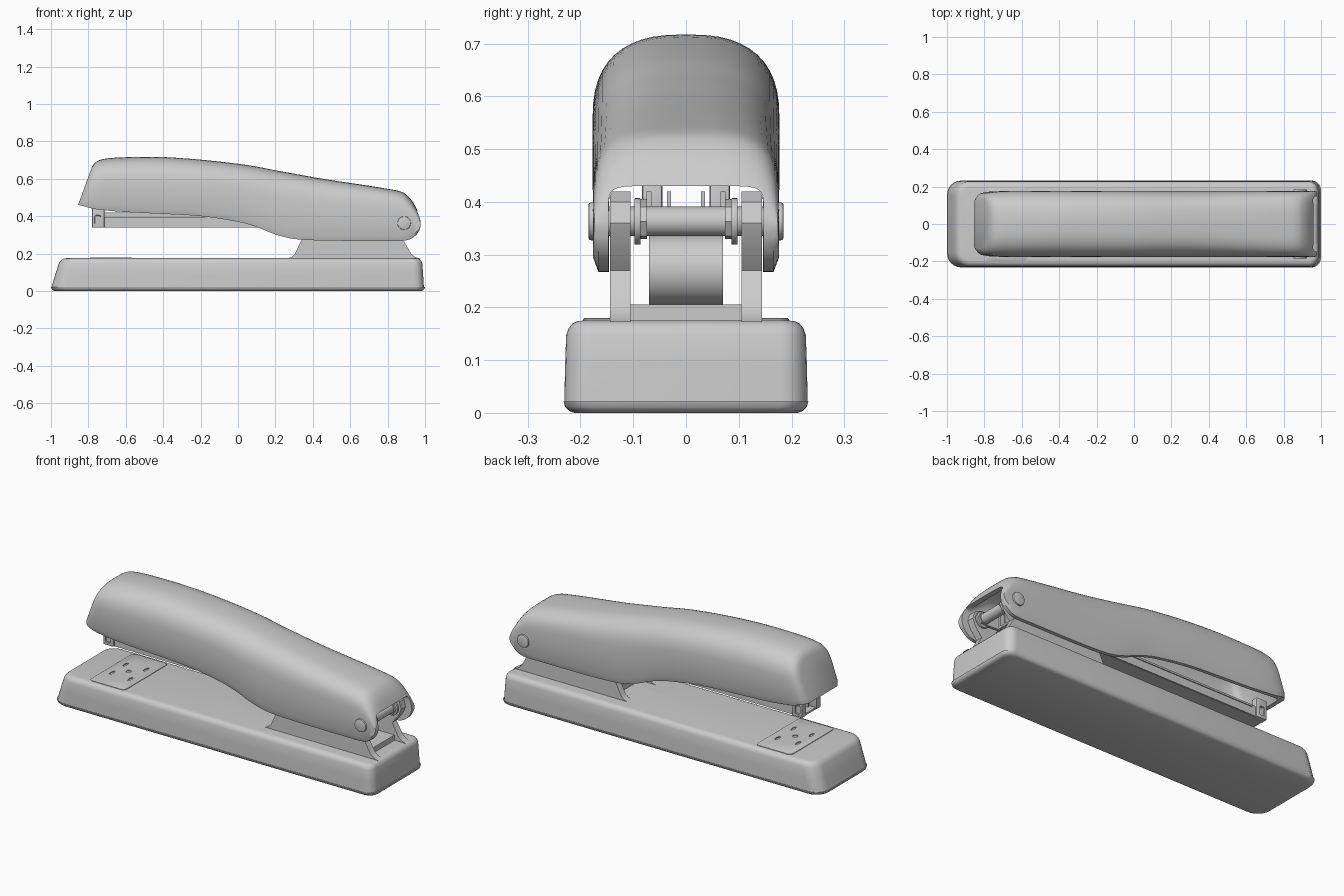
import bpy, bmesh, math

if "Cube" in bpy.data.objects:
    bpy.data.objects.remove(bpy.data.objects["Cube"])


def finish(ob, angle=35):
    bpy.ops.object.select_all(action='DESELECT')
    ob.select_set(True)
    bpy.context.view_layer.objects.active = ob
    bpy.ops.object.shade_smooth_by_angle(angle=math.radians(angle))
    return ob


def from_bmesh(name, bm, bevel=0.0, segs=2):
    if bevel:
        bmesh.ops.bevel(bm, geom=[e for e in bm.edges if e.calc_face_angle(0) > 0.6],
                        offset=bevel, segments=segs, profile=0.5, affect='EDGES')
    bmesh.ops.recalc_face_normals(bm, faces=bm.faces)
    me = bpy.data.meshes.new(name)
    bm.to_mesh(me)
    bm.free()
    ob = bpy.data.objects.new(name, me)
    bpy.context.collection.objects.link(ob)
    return finish(ob)


def loft(name, rings):
    bm = bmesh.new()
    vs = [[bm.verts.new(p) for p in r] for r in rings]
    n = len(vs[0])
    for a, b in zip(vs, vs[1:]):
        for i in range(n):
            bm.faces.new((a[i], a[(i + 1) % n], b[(i + 1) % n], b[i]))
    bm.faces.new(vs[0])
    bm.faces.new(vs[-1])
    return from_bmesh(name, bm)


def prism(name, outline, y0, y1, bevel=0.0):
    bm = bmesh.new()
    f = bm.faces.new([bm.verts.new((x, y0, z)) for x, z in outline])
    ext = bmesh.ops.extrude_face_region(bm, geom=[f])['geom']
    bmesh.ops.translate(bm, vec=(0, y1 - y0, 0),
                        verts=[v for v in ext if isinstance(v, bmesh.types.BMVert)])
    return from_bmesh(name, bm, bevel)


def box(name, x0, x1, y0, y1, z0, z1, bevel=0.0):
    return prism(name, [(x0, z0), (x1, z0), (x1, z1), (x0, z1)], y0, y1, bevel)


def rod(name, x, z, r, y0, y1, bevel=0.0):
    pts = [(x + r * math.cos(i * math.tau / 32), z + r * math.sin(i * math.tau / 32)) for i in range(32)]
    return prism(name, pts, y0, y1, bevel)


def plan(x0, x1, hy, rl, rr, z):
    # rounded rectangle seen from above
    pts = []
    for cx, cy, r, a0 in ((x1 - rr, hy - rr, rr, 0), (x0 + rl, hy - rl, rl, 90),
                          (x0 + rl, rl - hy, rl, 180), (x1 - rr, rr - hy, rr, 270)):
        for k in range(7):
            a = math.radians(a0 + 15 * k)
            pts.append((cx + r * math.cos(a), cy + r * math.sin(a), z))
    return pts


def cut(ob, cutter):
    m = ob.modifiers.new('cut', 'BOOLEAN')
    m.operation, m.solver, m.object = 'DIFFERENCE', 'EXACT', cutter
    bpy.context.view_layer.objects.active = ob
    bpy.ops.object.modifier_apply(modifier=m.name)
    bpy.data.objects.remove(cutter)
    finish(ob)


# Base body and sole
rings = []
for z, d in ((0.021, 0), (0.09, 0), (0.148, 0.001), (0.16, 0.005), (0.169, 0.012), (0.1735, 0.021), (0.175, 0.032)):
    x0 = -0.997 + 0.30 * (z - 0.021)
    rings.append(plan(x0 + d, 0.995 - 0.06 * z - d, 0.231 - 0.02 * z - d, 0.075 - d, 0.05 - d, z))
loft('base_body', rings)
loft('base_sole', [plan(-1 + d, 1 - d, 0.232 - d, 0.075, 0.05, z)
                   for z, d in ((0, 0.02), (0.004, 0.01), (0.011, 0.003), (0.022, 0))])

# Anvil plate with dimples
anvil = loft('anvil_plate', [plan(-0.79 + d, -0.57 - d, 0.195 - d, 0.02, 0.02, z)
                             for z, d in ((0.17, 0), (0.178, 0), (0.18, 0.003))])
bm = bmesh.new()
for x, y, rx, ry in ((-0.68, 0, 0.014, 0.014), (-0.74, -0.06, 0.008, 0.022), (-0.74, 0.06, 0.008, 0.022),
                     (-0.62, -0.07, 0.008, 0.022), (-0.62, 0.07, 0.008, 0.022)):
    g = bmesh.ops.create_cone(bm, cap_ends=True, segments=20, radius1=1, radius2=1, depth=0.02)['verts']
    bmesh.ops.scale(bm, vec=(rx, ry, 1), verts=g)
    bmesh.ops.translate(bm, vec=(x, y, 0.184), verts=g)
cut(anvil, from_bmesh('anvil_cutter', bm))

# Cover stations: x at bottom, x at top, z bottom, z top, half width, roundness
keys = [(-.855, -.78, .46, .665, .132, 3), (-.845, -.765, .458, .685, .15, 2.9),
        (-.825, -.74, .453, .70, .165, 2.7), (-.76, -.68, .437, .711, .174, 2.6),
        (-.6, -.55, .422, .716, .177, 2.6), (-.4, -.4, .412, .716, .177, 2.6),
        (-.2, -.2, .40, .702, .177, 2.7), (0, 0, .37, .68, .176, 2.8),
        (.1, .1, .342, .665, .176, 2.8), (.2, .2, .302, .645, .176, 2.9),
        (.3, .3, .278, .627, .176, 3), (.45, .45, .27, .60, .176, 3.1),
        (.65, .65, .268, .57, .176, 3.3), (.8, .8, .268, .546, .176, 3.5),
        (.88, .88, .268, .528, .176, 3.5), (.92, .92, .277, .495, .176, 3.5),
        (.95, .95, .297, .45, .176, 3.5), (.97, .97, .325, .405, .175, 3.5), (.977, .977, .35, .37, .174, 3.5)]


def smooth(ks, sub=3):
    out = []
    for i in range(len(ks) - 1):
        a, b, c, d = ks[max(i - 1, 0)], ks[i], ks[i + 1], ks[min(i + 2, len(ks) - 1)]
        for k in range(sub):
            t, res = k / sub, []
            for p, q, r, s, in zip(a, b, c, d):
                h = ks[i + 1][0] - ks[i][0]
                m0 = (r - p) * h / max(c[0] - a[0], 1e-6)
                m1 = (s - q) * h / max(d[0] - b[0], 1e-6)
                res.append((2*t**3 - 3*t*t + 1)*q + (t**3 - 2*t*t + t)*m0 + (3*t*t - 2*t**3)*r + (t**3 - t*t)*m1)
            out.append(tuple(res))
    return out + [ks[-1]]


def section(s, floor=None):
    xb, xt, zb, zt, w, n = s
    zm, N = zb + 0.45 * (zt - zb), 24
    pts = []
    for i in range(N + 1):
        c, q = math.cos(math.pi * i / N), max(math.sin(math.pi * i / N), 0)
        pts.append((math.copysign(abs(c) ** (2 / n), c) * w, zm + (zt - zm) * q ** (2 / n)))
    if floor is None:
        e = 0.1 * (zt - zb)
        pts += [(-w, zb + e), (-w + 0.01, zb), (w - 0.01, zb), (w, zb + e)]
    else:
        pts += [(-w, floor), (w, floor)]
    return [(xb + (xt - xb) * (z - zb) / (zt - zb), y, z) for y, z in pts]


stations = smooth(keys)
cover = loft('cover', [section(s) for s in stations])
inner = []
for xb, xt, zb, zt, w, n in stations:
    if xb <= 0.87:
        sh = 0.035 * min(1, max(0, (-xb - 0.4) * 2.5))
        inner.append(section((xb + sh, xt + sh, zb, zt - 0.03, w - 0.03, n), 0.2))
for x in (0.93, 1.1):
    inner.append(section((x, x, 0.27, 0.43, 0.147, 9), 0.2))
cut(cover, loft('cover_cutter', inner))

# Hinge bracket: two cheeks and a floor
cheek = [(.25, .172), (.285, .18), (.305, .20), (.345, .285), (.60, .30), (.80, .385), (.84, .41), (.89, .42),
         (.93, .40), (.942, .36), (.925, .32), (.885, .27), (.925, .20), (.945, .183), (.975, .172)]
for s, side in ((-1, 'front'), (1, 'back')):
    y0, y1 = sorted((s * 0.105, s * 0.144))
    prism('bracket_' + side, cheek, y0, y1)
    # Pin cap and collar
    y0, y1 = sorted((s * 0.165, s * 0.185))
    rod('pin_cap_' + side, 0.888, 0.363, 0.036, y0, y1, 0.005)
    y0, y1 = sorted((s * 0.086, s * 0.098))
    rod('pin_collar_' + side, 0.888, 0.363, 0.044, y0, y1, 0.002)
    # Magazine wall, its ledge and the hinge arm
    y0, y1 = sorted((s * 0.065, s * 0.075))
    prism('magazine_wall_' + side, [(-.78, .34), (.80, .34), (.80, .42), (.4, .42), (.2, .395), (-.78, .395)], y0, y1)
    y0, y1 = sorted((s * 0.074, s * 0.08))
    box('magazine_ledge_' + side, -0.69, 0.3, y0, y1, 0.384, 0.394)
    y0, y1 = sorted((s * 0.074, s * 0.088))
    prism('hinge_arm_' + side, [(.55, .345), (.87, .33), (.91, .335), (.925, .363), (.91, .39), (.87, .405), (.55, .40)], y0, y1)
    # Nose plate with slot
    y0, y1 = sorted((s * 0.045, s * 0.083))
    nose = box('nose_plate_' + side, -0.78, -0.715, y0, y1, 0.338, 0.445, 0.004)
    y0, y1 = sorted((s * 0.07, s * 0.1))
    cut(nose, box('slot_cutter', -0.766, -0.735, y0, y1, 0.355, 0.405, 0.006))
    # Staple rail inside the magazine
    y0, y1 = sorted((s * 0.028, s * 0.036))
    box('inner_rail_' + side, -0.74, 0.8, y0, y1, 0.345, 0.42 if s else 0.4)
box('bracket_floor', 0.36, 0.90, -0.106, 0.106, 0.172, 0.205)
rod('hinge_pin', 0.888, 0.363, 0.028, -0.16, 0.16)
box('magazine_floor', -0.775, 0.80, -0.07, 0.07, 0.338, 0.348)

# Leaf spring folded between the base and the magazine
arc = [(math.cos(math.radians(a)), math.sin(math.radians(a))) for a in range(-90, 91, 15)]
outer = [(0.66 + 0.066 * c, 0.271 + 0.066 * s) for c, s in arc]
inside = [(0.66 + 0.058 * c, 0.271 + 0.058 * s) for c, s in reversed(arc)]
prism('leaf_spring', [(0.36, 0.205)] + outer + [(0.45, 0.337), (0.45, 0.329)] + inside + [(0.36, 0.213)], -0.07, 0.07)
